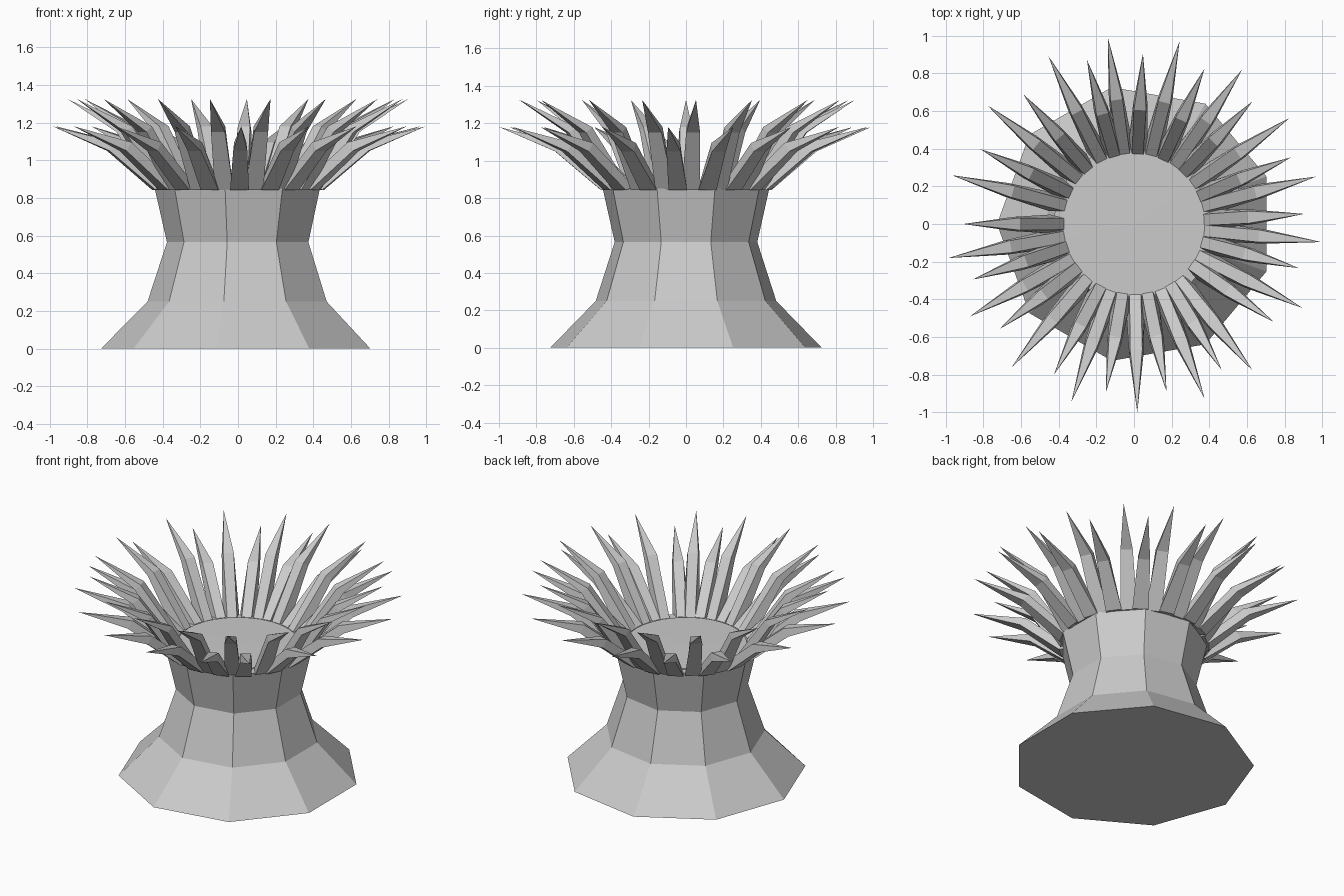
import bpy, bmesh
from math import cos, sin, radians, tau

if "Cube" in bpy.data.objects:
    bpy.data.objects.remove(bpy.data.objects["Cube"])


def make_object(name, bm):
    bmesh.ops.recalc_face_normals(bm, faces=bm.faces)
    mesh = bpy.data.meshes.new(name)
    bm.to_mesh(mesh)
    bm.free()
    obj = bpy.data.objects.new(name, mesh)
    bpy.context.collection.objects.link(obj)
    return obj


def lathe(name, profile, sides, start=0.0, cx=0.0):
    """Stack of rings (radius, z) with capped ends."""
    bm = bmesh.new()
    rings = []
    for r, z in profile:
        rings.append([bm.verts.new((cx + r * cos(start + tau * i / sides),
                                    r * sin(start + tau * i / sides), z))
                      for i in range(sides)])
    for a, b in zip(rings, rings[1:]):
        for i in range(sides):
            j = (i + 1) % sides
            bm.faces.new((a[i], a[j], b[j], b[i]))
    bm.faces.new(rings[0])
    bm.faces.new(rings[-1])
    return make_object(name, bm)


def spikes(name, angles, sections, tip):
    """Bent four-sided spikes; each section is outer and inner (r, z, width)."""
    bm = bmesh.new()
    for deg in angles:
        a = radians(deg)

        def vert(r, z, side):
            return bm.verts.new((r * cos(a) - side * sin(a),
                                 r * sin(a) + side * cos(a), z))

        rings = []
        for (ro, zo, wo), (ri, zi, wi) in sections:
            rings.append([vert(ro, zo, -wo / 2), vert(ro, zo, wo / 2),
                          vert(ri, zi, wi / 2), vert(ri, zi, -wi / 2)])
        point = vert(tip[0], tip[1], 0)
        low, mid = rings
        bm.faces.new(low)
        for i in range(4):
            j = (i + 1) % 4
            bm.faces.new((low[i], low[j], mid[j], mid[i]))
            bm.faces.new((mid[i], mid[j], point))
    return make_object(name, bm)


# Nine-sided flared pedestal
lathe("pedestal", [(0.737, 0), (0.49, 0.25), (0.387, 0.565), (0.452, 0.85)],
      9, radians(20), 0.01)

# Round flower centre
lathe("flower_centre", [(0.37, 0.80), (0.37, 0.856), (0.02, 0.86)], 32)

# Low outer row of spikes
spikes("outer_spikes",
       [14.6, 34.3, 55, 76, 98, 117, 141, 165, 190.4, 209.4, 229.5, 250.6,
        271, 292, 309, 333.5, 354.5],
       [((0.455, 0.843, 0.10), (0.375, 0.855, 0.06)),
        ((0.70, 1.05, 0.075), (0.665, 1.095, 0.065))],
       (1.0, 1.18))

# Steeper inner row of spikes
spikes("inner_spikes",
       [3.4, 23, 46, 65.6, 87, 106, 130.5, 154, 180, 199, 218, 242, 260.5,
        281, 301, 325, 345],
       [((0.445, 0.843, 0.10), (0.372, 0.855, 0.06)),
        ((0.645, 1.15, 0.075), (0.605, 1.18, 0.065))],
       (0.905, 1.325))
